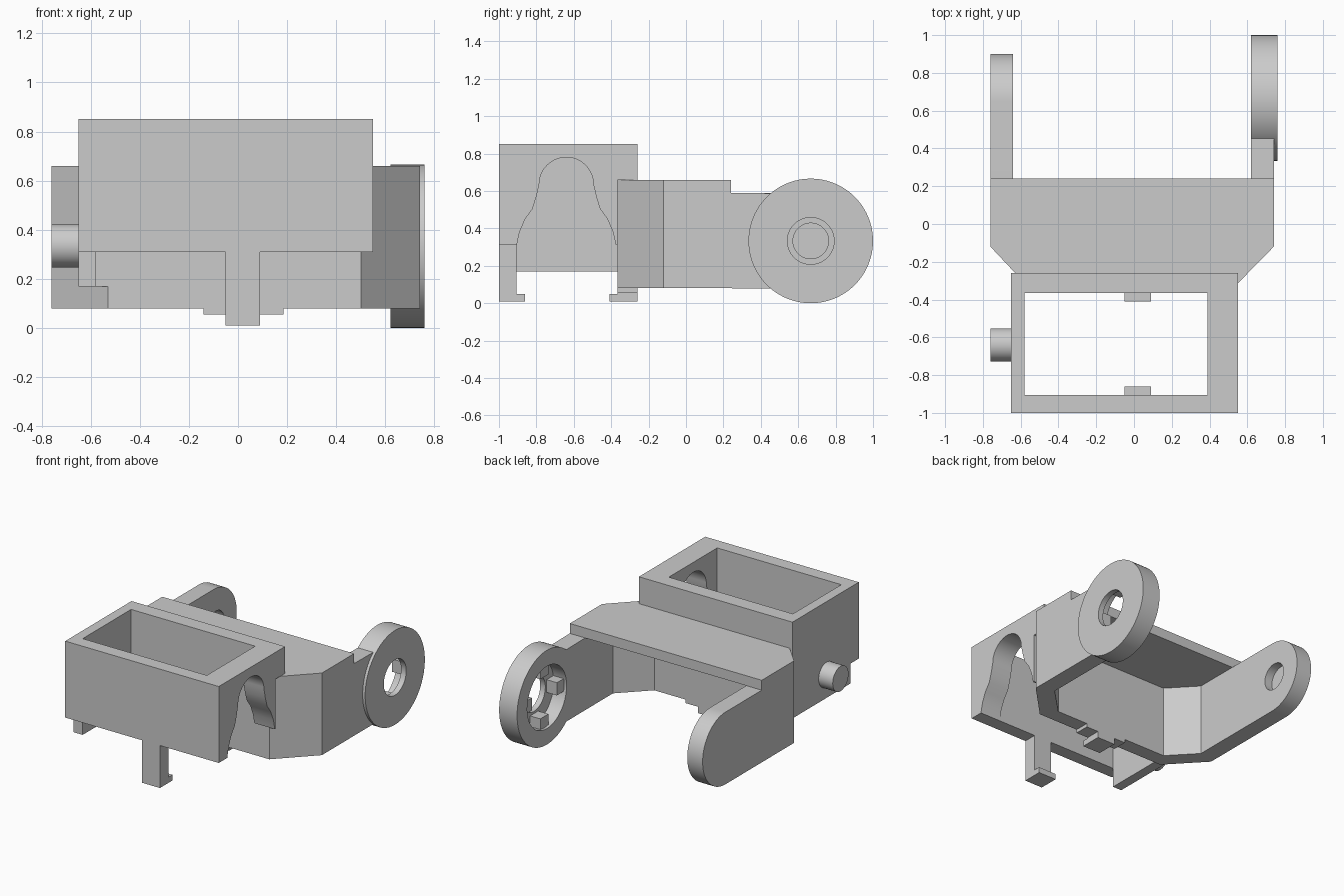
import bpy, bmesh
from math import sin, cos, pi, radians

old = bpy.data.objects.get("Cube")
if old:
    bpy.data.objects.remove(old, do_unlink=True)

grey = bpy.data.materials.new("plain_grey")
grey.use_nodes = True
grey.diffuse_color = (0.6, 0.6, 0.6, 1)
grey.node_tree.nodes["Principled BSDF"].inputs["Base Color"].default_value = (0.6, 0.6, 0.6, 1)


def prism(name, axis, points, lo, hi):
    """Extrude an outline: (y, z) points along x, or (x, y) points along z."""
    place = (lambda p, d: (d, *p)) if axis == "x" else (lambda p, d: (*p, d))
    bm = bmesh.new()
    face = bm.faces.new([bm.verts.new(place(p, lo)) for p in points])
    top = bmesh.ops.extrude_face_region(bm, geom=[face])
    for v in top["geom"]:
        if isinstance(v, bmesh.types.BMVert):
            v.co["xyz".index(axis)] = hi
    bmesh.ops.recalc_face_normals(bm, faces=bm.faces)
    mesh = bpy.data.meshes.new(name)
    bm.to_mesh(mesh)
    bm.free()
    mesh.materials.append(grey)
    obj = bpy.data.objects.new(name, mesh)
    bpy.context.collection.objects.link(obj)
    return obj


def box(name, x, y, z):
    return prism(name, "z", [(x[0], y[0]), (x[1], y[0]), (x[1], y[1]), (x[0], y[1])], *z)


def arc(cy, cz, r, start, end, n):
    return [(cy + r * cos(radians(start + (end - start) * i / n)),
             cz + r * sin(radians(start + (end - start) * i / n))) for i in range(n + 1)]


def circle(cy, cz, r, n=64):
    return arc(cy, cz, r, 0, 360, n)[:-1]


def activate(obj):
    bpy.ops.object.select_all(action="DESELECT")
    obj.select_set(True)
    bpy.context.view_layer.objects.active = obj


def cut(obj, *cutters):
    activate(obj)
    for c in cutters:
        mod = obj.modifiers.new("cut", "BOOLEAN")
        mod.operation, mod.solver, mod.object = "DIFFERENCE", "EXACT", c
        bpy.ops.object.modifier_apply(modifier=mod.name)
        bpy.data.objects.remove(c, do_unlink=True)


def smooth(obj):
    activate(obj)
    bpy.ops.object.shade_smooth_by_angle(angle=radians(30))


# Open rectangular frame with an arched opening in its left wall
frame = box("box_frame", (-0.65, 0.55), (-1, -0.26), (0.17, 0.85))
half = [(0.265, 0.1), (0.265, 0.31), (0.25, 0.38), (0.22, 0.45), (0.18, 0.505), (0.16, 0.57)]
crown = arc(0, 0.635, 0.145, 0, 180, 24)
arch = half + crown + [(-y, z) for y, z in reversed(half)]
cut(frame,
    box("cavity", (-0.58, 0.39), (-0.905, -0.365), (0, 1)),
    box("front_trim", (-1, 1), (-1.2, -0.905), (0, 0.31)),
    box("side_trim", (0.39, 1), (-1.2, 0), (0, 0.31)),
    box("corner_trim", (0.43, 1), (-0.365, 0), (0, 0.66)),
    prism("arch", "x", [(y - 0.64, z) for y, z in arch], 0.3, 0.7))
smooth(frame)

# Side peg
smooth(prism("side_peg", "x", circle(-0.64, 0.335, 0.088, 48), -0.76, -0.62))

# Hooked latches under the frame
tab = (-0.05, 0.09)
prism("front_latch", "x", [(-1, 0.01), (-0.86, 0.01), (-0.86, 0.05),
                           (-0.905, 0.05), (-0.905, 0.31), (-1, 0.31)], *tab)
prism("rear_latch", "x", [(-0.26, 0.01), (-0.41, 0.01), (-0.41, 0.05),
                          (-0.365, 0.05), (-0.365, 0.08), (-0.26, 0.08)], *tab)
box("rear_lip", (-0.14, 0.185), (-0.365, -0.26), (0.055, 0.08))

# Yoke: chamfered U-shaped wall under a top plate
outer = [(-0.76, 0.24), (-0.76, -0.12), (-0.53, -0.365),
         (0.5, -0.365), (0.74, -0.12), (0.74, 0.24)]
inner = [(0.62, 0.24), (0.62, -0.07), (0.43, -0.26),
         (-0.47, -0.26), (-0.64, -0.08), (-0.64, 0.24)]
prism("yoke_wall", "z", outer + inner, 0.08, 0.59)
prism("yoke_top", "z", outer, 0.59, 0.66)

# Right arm with rounded end and a blind pivot socket
HY, HZ = 0.667, 0.333
right_arm = prism("right_arm", "x",
                  [(0.24, 0.08)] + arc(0.645, 0.335, 0.255, -90, 90, 40) + [(0.24, 0.59)],
                  -0.76, -0.64)
cut(right_arm, prism("socket", "x", circle(HY, HZ, 0.095), -0.7, -0.5))
smooth(right_arm)

# Left arm ending in a disc, recessed on its inner side
left_arm = prism("left_arm", "x",
                 [(0.24, 0.59), (0.24, 0.08)] + arc(HY, HZ, 0.29, 241, 119, 24), 0.62, 0.74)
smooth(left_arm)
disc = prism("left_disc", "x", circle(HY, HZ, HZ, 96), 0.62, 0.76)
cut(disc,
    prism("bore", "x", circle(HY, HZ, 0.125), 0.5, 0.9),
    prism("recess", "x", circle(HY, HZ, 0.22), 0.5, 0.72))
smooth(disc)

# Four keys inside the recess
for i in range(4):
    c, s = cos(i * pi / 2), sin(i * pi / 2)
    corners = [(0.14, -0.045), (0.235, -0.045), (0.235, 0.045), (0.14, 0.045)]
    prism(f"disc_key_{i + 1}", "x",
          [(HY + a * c - b * s, HZ + a * s + b * c) for a, b in corners], 0.64, 0.73)
